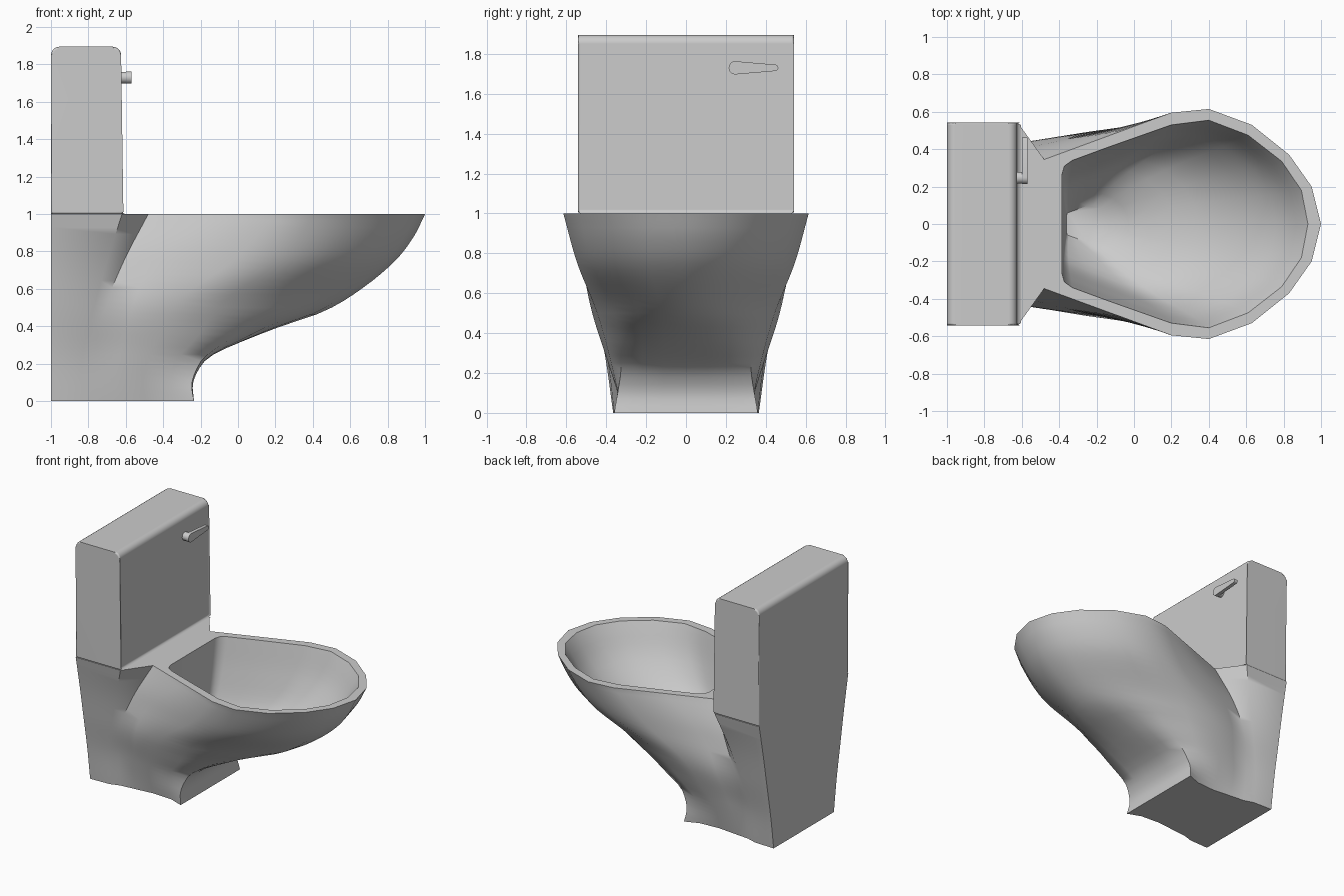
import bpy, bmesh, math

if "Cube" in bpy.data.objects:
    bpy.data.objects.remove(bpy.data.objects["Cube"])


def hermite(xs, ys, x):
    """Smooth curve through the points (xs, ys)."""
    n = len(xs)
    i = max(j for j in range(n - 1) if xs[j] <= x + 1e-9)

    def slope(j):
        a, b = max(j - 1, 0), min(j + 1, n - 1)
        return (ys[b] - ys[a]) / (xs[b] - xs[a])
    h = xs[i + 1] - xs[i]
    t = (x - xs[i]) / h
    return ((2*t**3 - 3*t*t + 1) * ys[i] + (t**3 - 2*t*t + t) * h * slope(i)
            + (3*t*t - 2*t**3) * ys[i + 1] + (t**3 - t*t) * h * slope(i + 1))


def mirrored(half):
    return half + [(x, -y) for x, y in reversed(half[:-1])]


def add_ring(bm, pts, z):
    return [bm.verts.new((x, y, z)) for x, y in pts]


def skin(bm, a, b, closed=True):
    n = len(a)
    for i in range(n if closed else n - 1):
        j = (i + 1) % n
        bm.faces.new((a[i], a[j], b[j], b[i]))


def finish(bm, name, angle=35):
    bmesh.ops.recalc_face_normals(bm, faces=bm.faces)
    me = bpy.data.meshes.new(name)
    bm.to_mesh(me)
    bm.free()
    ob = bpy.data.objects.new(name, me)
    bpy.context.collection.objects.link(ob)
    bpy.ops.object.select_all(action='DESELECT')
    ob.select_set(True)
    bpy.context.view_layer.objects.active = ob
    bpy.ops.object.shade_smooth_by_angle(angle=math.radians(angle))
    return ob


# Front profile of the pedestal: height -> foremost x
PZ = [0, .1, .2, .25, .31, .4, .48, .6, .75, .88, 1]
PX = [-.235, -.24, -.19, -.13, 0, .23, .46, .66, .84, .94, 1]

# Half cross-sections: back width, shoulder (x, y), groove (x, y)
LZ = [0, .25, .5, .75, 1]
BACK = [(.365, -.84, .36, -.76, .335), (.40, -.83, .39, -.76, .365),
        (.445, -.77, .435, -.71, .41), (.49, -.70, .48, -.61, .40),
        (.54, -.62, .54, -.48, .345)]
# Bowl side: distance from groove to front as a fraction, and half width
FRAC = [(.22, .5, .8, 1, 1, 1, 1), (.2, .45, .72, .95, .99, 1, 1),
        (.12, .3, .5, .72, .89, .97, 1), (.12, .4, .58, .74, .88, .965, 1),
        (.23, .459, .595, .75, .885, .966, 1)]
WIDE = [(.325, .31, .32, .36, .25, .12, 0), (.375, .39, .375, .325, .22, .11, 0),
        (.44, .47, .445, .36, .24, .12, 0), (.44, .525, .545, .475, .34, .185, 0),
        (.47, .595, .615, .53, .37, .2, 0)]


def section(z):
    def at(table):
        return [hermite(LZ, col, z) for col in zip(*table)]
    w, sx, sy, gx, gy = at(BACK)
    xf = hermite(PZ, PX, z)
    side = [(gx + min(f, 1) * (xf - gx), y) for f, y in zip(at(FRAC), at(WIDE))]
    return mirrored([(-1, w), (sx, sy), (gx, gy)] + side)


# Pedestal and outer bowl
bm = bmesh.new()
steps = 28
rings = [add_ring(bm, section(k / steps), k / steps) for k in range(steps + 1)]
for a, b in zip(rings, rings[1:]):
    skin(bm, a, b)
bm.faces.new(rings[0])

# Hollow of the bowl, running down to the rear
rim = mirrored([(-.385, .265), (-.372, .31), (-.33, .34), (-.14, .41), (.2, .53),
                (.4, .555), (.61, .475), (.79, .335), (.895, .18), (.93, 0)])
HZ = [.28, .36, .5, .75, 1]
HB = [-.36, -.37, -.38, -.384, -.385]
HF = [-.12, .04, .40, .75, .93]
HW = [.10, .20, .36, .48, .555]
inner = []
for k in range(16):
    z = 1 - .72 * k / 15
    xb, xf, w = (hermite(HZ, c, z) for c in (HB, HF, HW))
    inner.append(add_ring(bm, [(xb + (x + .385) / 1.315 * (xf - xb), y * w / .555)
                               for x, y in rim], z))
for a, b in zip(inner, inner[1:]):
    skin(bm, a, b)
bm.faces.new(inner[-1])

# Flat rim and the deck behind it
top, lip = rings[-1], inner[0]
skin(bm, top[2:-2], lip[2:-2], closed=False)
bm.faces.new([top[0], top[1], top[2], lip[2], lip[1], lip[0],
              lip[-1], lip[-2], lip[-3], top[-3], top[-2], top[-1]])
finish(bm, "pedestal_bowl", 48)

# Tank: rounded side profile extruded across the width
profile = [(-1, 1), (-.605, 1), (-.62, 1.006), (-.625, 1.02)]
for cx, start in ((-.67, 0), (-.955, 90)):
    for k in range(6):
        a = math.radians(start + 18 * k)
        profile.append((cx + .045 * math.cos(a), 1.85 + .045 * math.sin(a)))
bm = bmesh.new()
ends = [[bm.verts.new((x, y, z)) for x, z in profile] for y in (-.542, .542)]
skin(bm, *ends)
caps = [bm.faces.new(e) for e in ends]
edges = [e for f in caps for e in f.edges]
bmesh.ops.bevel(bm, geom=edges, offset=.012, segments=2, affect='EDGES', profile=.5)
tank = finish(bm, "tank", 50)
tank.modifiers.new("flat_sides", 'WEIGHTED_NORMAL').keep_sharp = True


# Flush lever: pivot and tapered arm
def plate(name, outline, x0, x1):
    bm = bmesh.new()
    ends = [[bm.verts.new((x, y, z)) for y, z in outline] for x in (x0, x1)]
    skin(bm, *ends)
    for e in ends:
        bm.faces.new(e)
    finish(bm, name)


def arc(cy, cz, r, start, end, n):
    return [(cy + r * math.cos(math.radians(start + (end - start) * k / n)),
             cz + r * math.sin(math.radians(start + (end - start) * k / n)))
            for k in range(n + 1)]


plate("lever_pivot", arc(.247, 1.73, .031, 0, 345, 23), -.64, -.575)
plate("lever_arm", arc(.247, 1.73, .033, 85, 275, 14)
      + arc(.447, 1.73, .016, -85, 85, 8), -.598, -.57)
